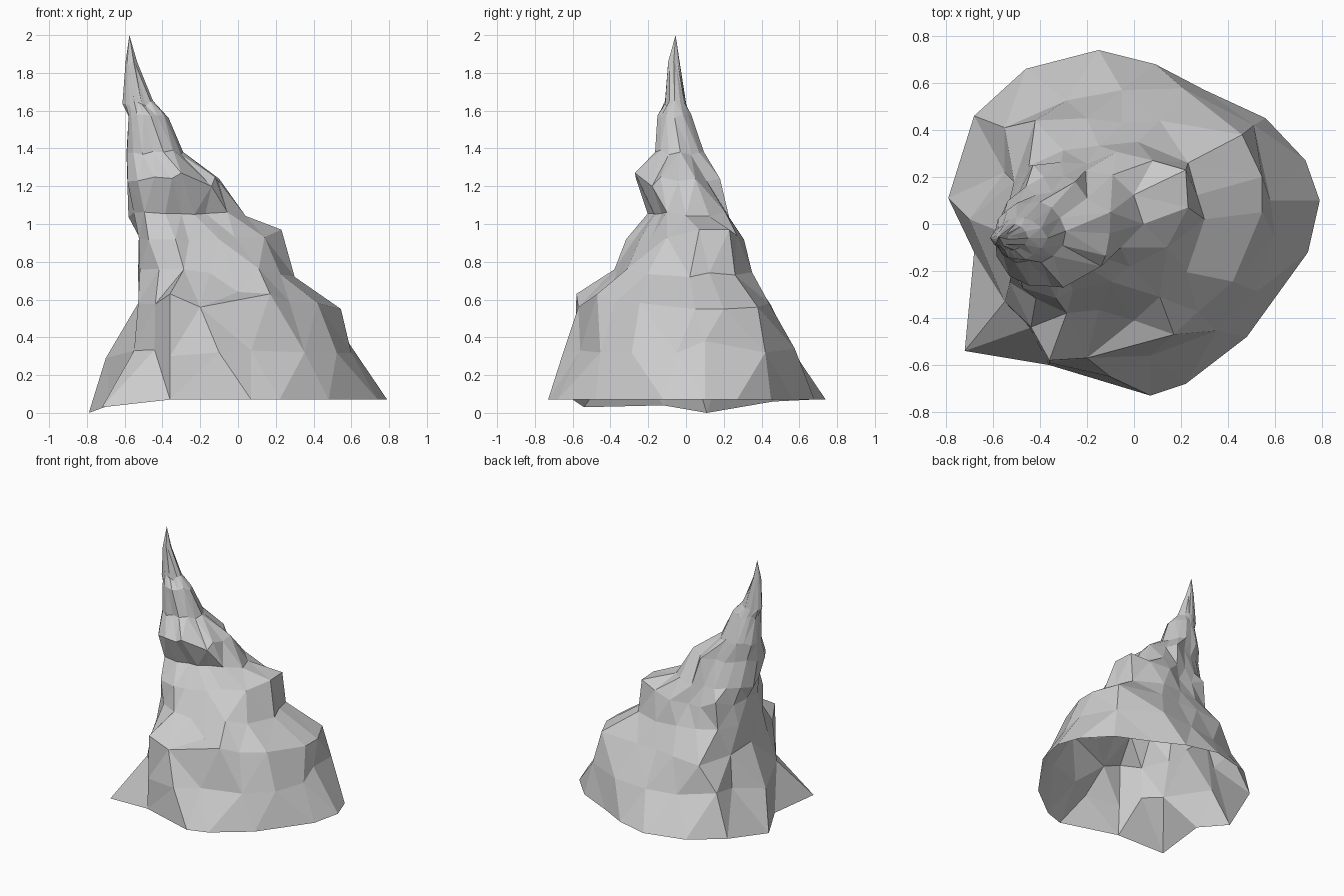
import bpy
import bmesh
import math
import random
from mathutils import Vector

random.seed(4)
SEGMENTS = 16

if "Cube" in bpy.data.objects:
    bpy.data.objects.remove(bpy.data.objects["Cube"], do_unlink=True)

stone = bpy.data.materials.new("light_grey_stone")
stone.use_nodes = True
stone.diffuse_color = (0.6, 0.6, 0.6, 1)
stone.node_tree.nodes["Principled BSDF"].inputs["Base Color"].default_value = stone.diffuse_color


def section(z, cx, cy, radii, rough=.03):
    """Ring of points from eight compass radii, with slightly chipped corners."""
    ring = []
    for i in range(SEGMENTS):
        a = math.tau * i / SEGMENTS
        near, following = radii[i // 2], radii[(i // 2 + 1) % len(radii)]
        r = near if i % 2 == 0 else (near + following) / 2 * 1.01
        r *= 1 + random.uniform(-rough, rough)
        lift = random.uniform(-rough, rough) * 0.5
        ring.append(Vector((cx + r * math.cos(a), cy + r * math.sin(a), z + lift)))
    return ring


def pull_corners(verts, targets):
    """Move the closest free vertex onto each prominent corner of the rock."""
    for target in map(Vector, targets):
        closest = min(verts, key=lambda v: (v.co - target).length)
        closest.co = target
        verts.remove(closest)


# Foot outline, anticlockwise from the left side
foot = [(.79, .1), (.73, .27), (.56, .45), (.3, .57), (.09, .68), (-.15, .74),
        (-.46, .66), (-.68, .46), (-.79, .11), (-.68, -.12), (-.72, -.54),
        (-.36, -.6), (.07, -.73), (.22, -.68), (.48, -.48), (.74, -.12)]
# The foot sags on the right-hand side
sag = {7: .06, 8: .0, 9: .04, 10: .03}
rings = [[Vector((x, y, sag.get(i, .07))) for i, (x, y) in enumerate(foot)]]

# Cross-sections: height, centre, then radii towards E NE N NW W SW S SE
sections = [
    (.33, -.05, -.05, (.66, .70, .61, .62, .62, .56, .55, .57)),
    (.58, -.05, -.05, (.56, .58, .48, .52, .49, .55, .44, .46)),
    (.75, -.15, -.05, (.44, .48, .39, .41, .39, .38, .32, .37)),
    (.92, -.20, .0, (.42, .38, .26, .32, .33, .38, .28, .26)),
    (1.05, -.30, .0, (.35, .30, .20, .22, .28, .27, .17, .18)),
    (1.24, -.35, -.04, (.24, .21, .17, .19, .24, .25, .22, .24)),
    (1.38, -.45, -.03, (.16, .14, .12, .13, .14, .15, .13, .15)),
    (1.57, -.50, -.06, (.13, .10, .09, .08, .08, .09, .09, .10)),
    (1.64, -.53, -.06, (.08, .07, .06, .06, .08, .06, .05, .06)),
    (1.85, -.565, -.065, (.03, .03, .03, .03, .03, .03, .03, .03)),
]
rings += [section(*level) for level in sections]

# Crag surface, open underneath
bm = bmesh.new()
loops = [[bm.verts.new(p) for p in ring] for ring in rings]
free = [v for loop in loops[1:] for v in loop]

# Left terraces
pull_corners(free, [(.23, .07, .97), (.22, .23, .97), (.30, .02, .72), (.23, .26, .73),
                    (.545, .05, .55), (.545, .2, .55), (.46, .38, .56),
                    (.58, .1, .38), (.51, .42, .32)])
# Front wall, its right-hand fin and the step above it
pull_corners(free, [(-.36, -.58, .63), (-.36, -.59, .3), (-.55, -.33, .33),
                    (-.2, -.57, .56), (-.1, -.65, .32), (0, -.41, .64), (.17, -.47, .63),
                    (.07, -.56, .33), (.14, -.1, .93), (-.26, -.28, .91)])
# Brow below the spire and the back slope
pull_corners(free, [(-.1, .05, 1.24), (-.14, -.18, 1.2), (-.3, -.27, 1.27),
                    (-.25, .18, 1.24), (.08, .27, .94), (.11, .44, .58), (-.2, .45, .57)])
# Back right rib and the gully beside it
pull_corners(free, [(-.43, .25, .97), (-.42, .44, .55), (-.55, .41, .36), (-.55, .22, .33),
                    (-.51, .18, .56), (-.7, .02, .29)])

for lower, upper in zip(loops, loops[1:]):
    for i in range(SEGMENTS):
        j = (i + 1) % SEGMENTS
        a, b, c, d = lower[i], lower[j], upper[j], upper[i]
        # Split each patch along its shorter diagonal
        if (a.co - c.co).length < (b.co - d.co).length:
            patches = (a, b, c), (a, c, d)
        else:
            patches = (a, b, d), (b, c, d)
        for patch in patches:
            bm.faces.new(patch)
tip = bm.verts.new((-.575, -.055, 2))
for i in range(SEGMENTS):
    bm.faces.new((loops[-1][i], loops[-1][(i + 1) % SEGMENTS], tip))

bmesh.ops.recalc_face_normals(bm, faces=bm.faces)
mesh = bpy.data.meshes.new("crag_with_spire")
bm.to_mesh(mesh)
bm.free()
mesh.materials.append(stone)
crag = bpy.data.objects.new("crag_with_spire", mesh)
bpy.context.scene.collection.objects.link(crag)
